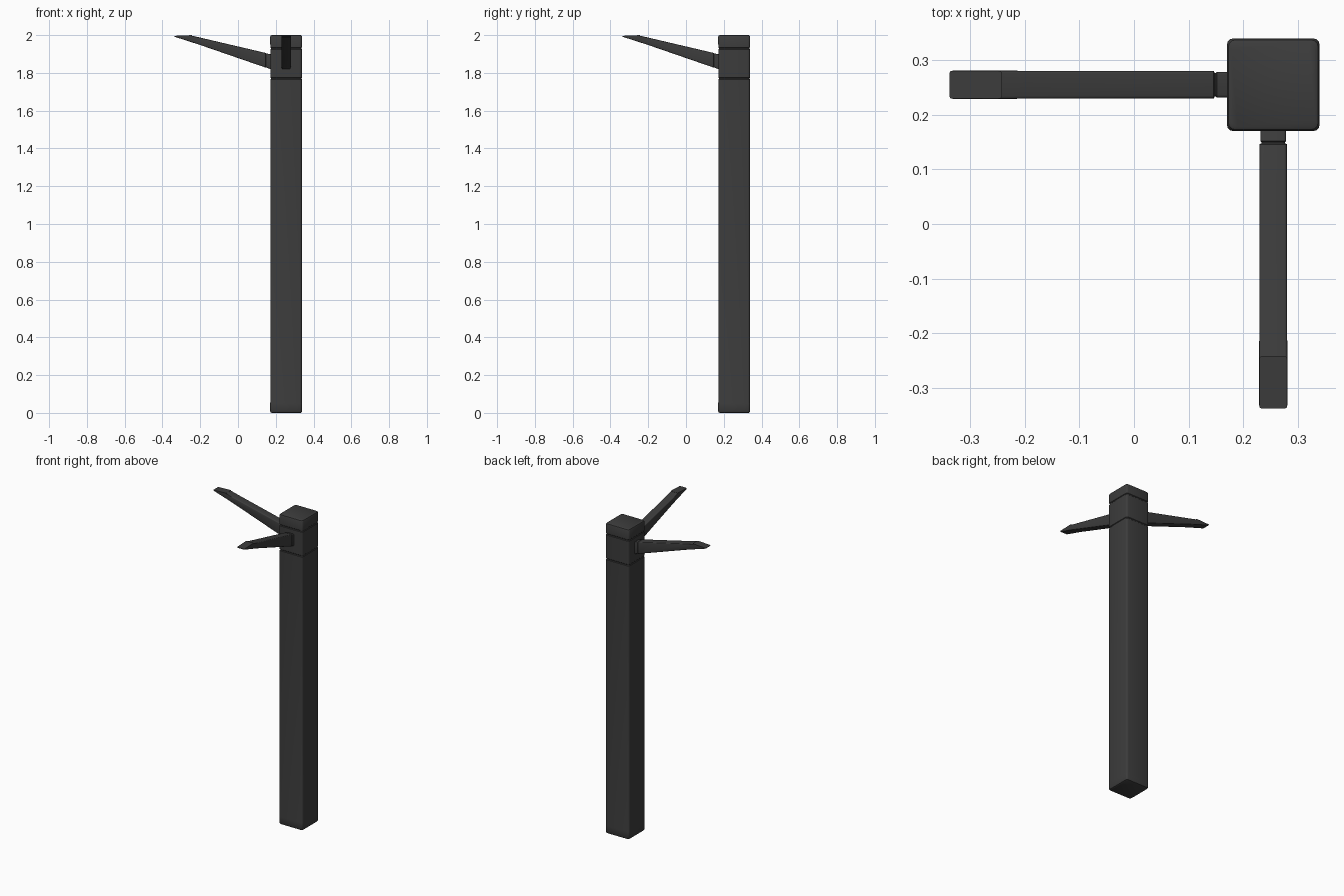
import bpy, bmesh, math
from mathutils import Vector, Matrix

if "Cube" in bpy.data.objects:
    bpy.data.objects.remove(bpy.data.objects["Cube"])

mat = bpy.data.materials.new("dark_metal")
mat.diffuse_color = (0.045, 0.045, 0.045, 1)
mat.use_nodes = True
mat.node_tree.nodes["Principled BSDF"].inputs["Base Color"].default_value = mat.diffuse_color


def rounded_rect(hu, hv, r, n=3):
    """Outline points of a rounded rectangle, counter-clockwise."""
    pts = []
    for k, (su, sv) in enumerate(((1, 1), (-1, 1), (-1, -1), (1, -1))):
        for i in range(n + 1):
            a = math.pi / 2 * (k + i / n)
            pts.append((su * (hu - r) + r * math.cos(a), sv * (hv - r) + r * math.sin(a)))
    return pts


def loft(name, rings):
    """Skin a list of point rings and close both ends."""
    bm = bmesh.new()
    loops = [[bm.verts.new(p) for p in ring] for ring in rings]
    n = len(loops[0])
    for a, b in zip(loops, loops[1:]):
        for i in range(n):
            j = (i + 1) % n
            bm.faces.new((a[i], a[j], b[j], b[i]))
    bm.faces.new(loops[0])
    bm.faces.new(loops[-1])
    bmesh.ops.recalc_face_normals(bm, faces=bm.faces)
    me = bpy.data.meshes.new(name)
    bm.to_mesh(me)
    bm.free()
    me.materials.append(mat)
    ob = bpy.data.objects.new(name, me)
    bpy.context.collection.objects.link(ob)
    bpy.context.view_layer.objects.active = ob
    ob.select_set(True)
    bpy.ops.object.shade_smooth_by_angle(angle=math.radians(35))
    ob.select_set(False)
    return ob


# Post: foot bevel, slight taper, two grooves and a bevelled cap
C = 0.255
levels = [(0, .077), (.003, .082), (.01, .085), (.05, .085), (.056, .0842)]
for z in (1.77, 1.93):
    levels += [(z - .005, .084), (z - .002, .081), (z + .002, .081), (z + .005, .084)]
levels += [(1.99, .085), (1.997, .082), (2.0, .077)]
loft("post", [[(C + u, C + v, z) for u, v in rounded_rect(h, h, .012)] for z, h in levels])


def arm_ring(low, high, width, inset=0.0):
    """Section through an arm, given its lower and upper edge in the x-z plane."""
    lo, hi = Vector((low[0], 0, low[1])), Vector((high[0], 0, high[1]))
    mid, d = (lo + hi) / 2, (hi - lo)
    half = d.length / 2 - inset
    d.normalize()
    return [mid + d * v + Vector((0, C + u, 0)) for u, v in rounded_rect(width, half, .005)]


def edge(x, width, inset=0.0):
    """Upright section on the two sloping edge lines of the arm."""
    return arm_ring((x, 1.82 + (.17 - x) * .345), (x, 1.90 + (.17 - x) * .235), width, inset)


# Tapering arm with a collar groove where it meets the post
rings = [edge(.175, .0235, .001), edge(.152, .0235, .001), edge(.15, .0215, .003),
         edge(.148, .0215, .003), edge(.146, .025),
         edge(-.2, .0255),
         arm_ring((-.335, 1.991), (-.245, 1.997), .026),
         arm_ring((-.34, 1.996), (-.24, 2.0), .0255, .002)]
loft("side_arm", rings)
# The second arm is the first mirrored across the diagonal
loft("front_arm", [[(p.y, p.x, p.z) for p in ring] for ring in rings])
